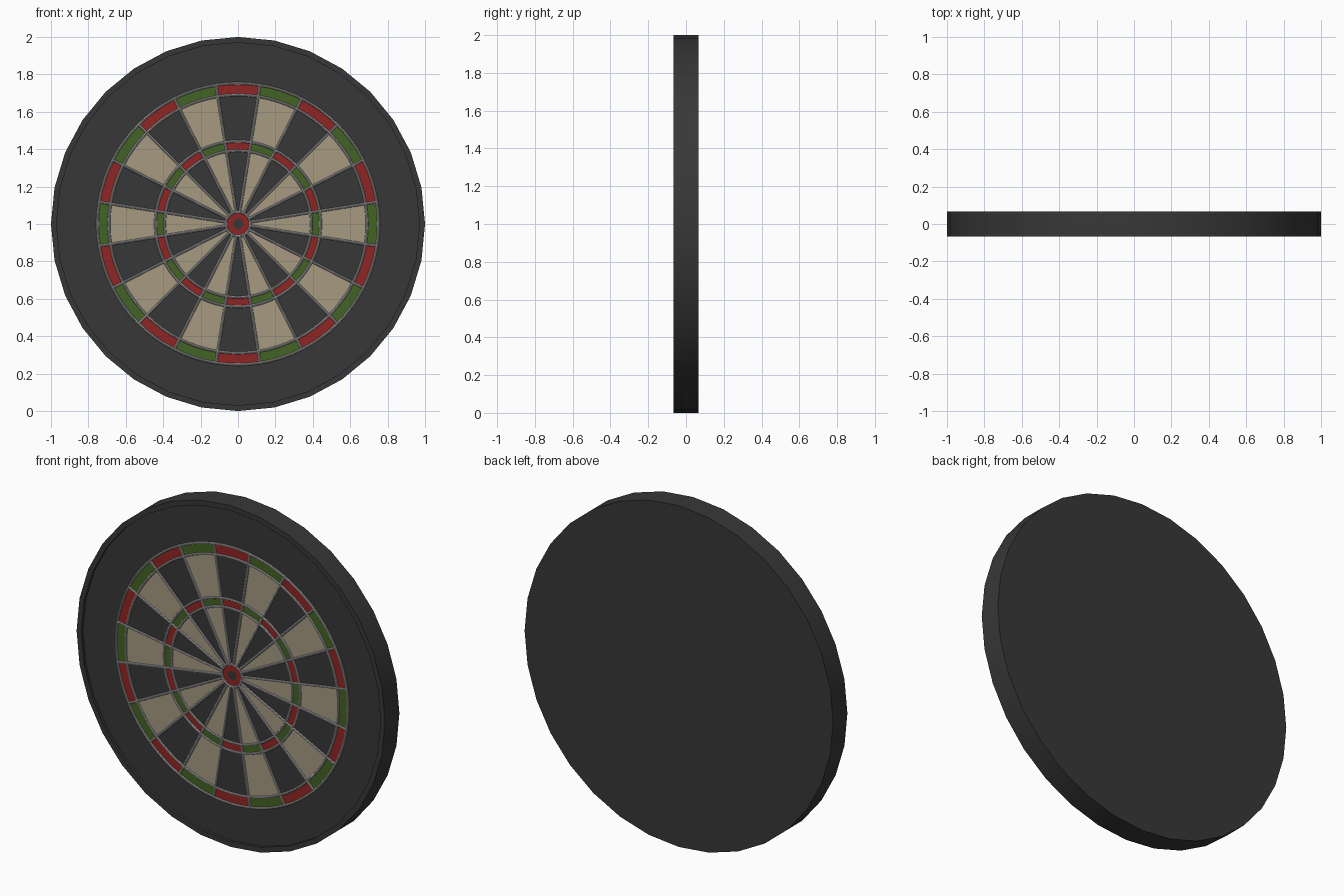
import bpy, bmesh, math
from mathutils import Matrix, Vector

if "Cube" in bpy.data.objects:
    bpy.data.objects.remove(bpy.data.objects["Cube"])

CZ = 1.0          # board centre height
HALF = 0.066      # half thickness
FLOOR = -0.050    # recessed front floor
FIELD = -0.054    # scoring field surface
WIRE = 0.007


def mat(name, r, g, b):
    m = bpy.data.materials.new(name)
    m.diffuse_color = (r, g, b, 1)
    m.use_nodes = True
    m.node_tree.nodes["Principled BSDF"].inputs["Base Color"].default_value = m.diffuse_color
    return m


black = mat("charcoal", 0.039, 0.039, 0.039)
cream = mat("cream", 0.38, 0.32, 0.22)
red = mat("red", 0.28, 0.018, 0.018)
green = mat("green", 0.056, 0.125, 0.018)
steel = mat("wire grey", 0.42, 0.42, 0.42)


def polar(r, a, y):
    # angle measured clockwise from the top, seen from the front
    return Vector((r * math.sin(a), y, CZ + r * math.cos(a)))


def finish(bm, name, mats, smooth=True):
    bmesh.ops.recalc_face_normals(bm, faces=bm.faces)
    me = bpy.data.meshes.new(name)
    bm.to_mesh(me)
    bm.free()
    ob = bpy.data.objects.new(name, me)
    bpy.context.collection.objects.link(ob)
    for m in mats:
        me.materials.append(m)
    if smooth:
        bpy.ops.object.select_all(action='DESELECT')
        ob.select_set(True)
        bpy.context.view_layer.objects.active = ob
        bpy.ops.object.shade_smooth_by_angle(angle=math.radians(35))
    return ob


def lathe(bm, profile, n):
    return [[bm.verts.new(polar(r, 2 * math.pi * i / n, y)) for i in range(n)]
            for r, y in profile]


def bridge(bm, a, b):
    n = len(a)
    return [bm.faces.new((a[i], a[(i + 1) % n], b[(i + 1) % n], b[i])) for i in range(n)]


# board body with a narrow raised lip round the front
bm = bmesh.new()
loops = lathe(bm, [(1, HALF), (1, -HALF), (0.97, -HALF), (0.97, FLOOR)], 32)
for a, b in zip(loops, loops[1:]):
    bridge(bm, a, b)
bm.faces.new(loops[0])
bm.faces.new(loops[-1])
finish(bm, "board_body", [black])

# scoring field: one thin plate, coloured by ring and sector
SUB = 4
N = 20 * SUB
radii = [0.027, 0.065, 0.392, 0.44, 0.69, 0.75]
bm = bmesh.new()
rows = [[bm.verts.new(polar(r, 2 * math.pi * (i - SUB / 2) / N, FIELD)) for i in range(N)]
        for r in radii]
skirt = [bm.verts.new((v.co.x, FLOOR + 0.001, v.co.z)) for v in rows[-1]]
bm.faces.new(rows[0]).material_index = 0
for k in range(len(radii) - 1):
    for i, f in enumerate(bridge(bm, rows[k], rows[k + 1])):
        odd = (i // SUB) % 2
        if k == 0:
            f.material_index = 2
        elif k in (2, 4):
            f.material_index = 3 if odd else 2
        else:
            f.material_index = 1 if odd else 0
bridge(bm, rows[-1], skirt)
bm.faces.new(skirt)
finish(bm, "scoring_field", [black, cream, red, green])

# ring wires
for name, r in (("bull_wire", 0.065), ("triple_inner_wire", 0.392), ("triple_outer_wire", 0.442),
                ("double_inner_wire", 0.69), ("double_outer_wire", 0.752)):
    bm = bmesh.new()
    prof = [(r + WIRE * math.cos(t * math.pi / 4), FIELD - 0.001 + WIRE * math.sin(t * math.pi / 4))
            for t in range(8)]
    loops = lathe(bm, prof, 80)
    for j in range(8):
        bridge(bm, loops[j], loops[(j + 1) % 8])
    finish(bm, name, [steel])

# radial divider wires
bm = bmesh.new()
R0, R1 = 0.065, 0.752
for k in range(20):
    a = math.radians(18 * k + 9)
    m = (Matrix.Translation(polar((R0 + R1) / 2, a, FIELD - 0.001))
         @ Matrix.Rotation(a, 4, 'Y'))
    bmesh.ops.create_cone(bm, cap_ends=True, segments=8, radius1=WIRE, radius2=WIRE,
                          depth=R1 - R0, matrix=m)
finish(bm, "divider_wires", [steel])
